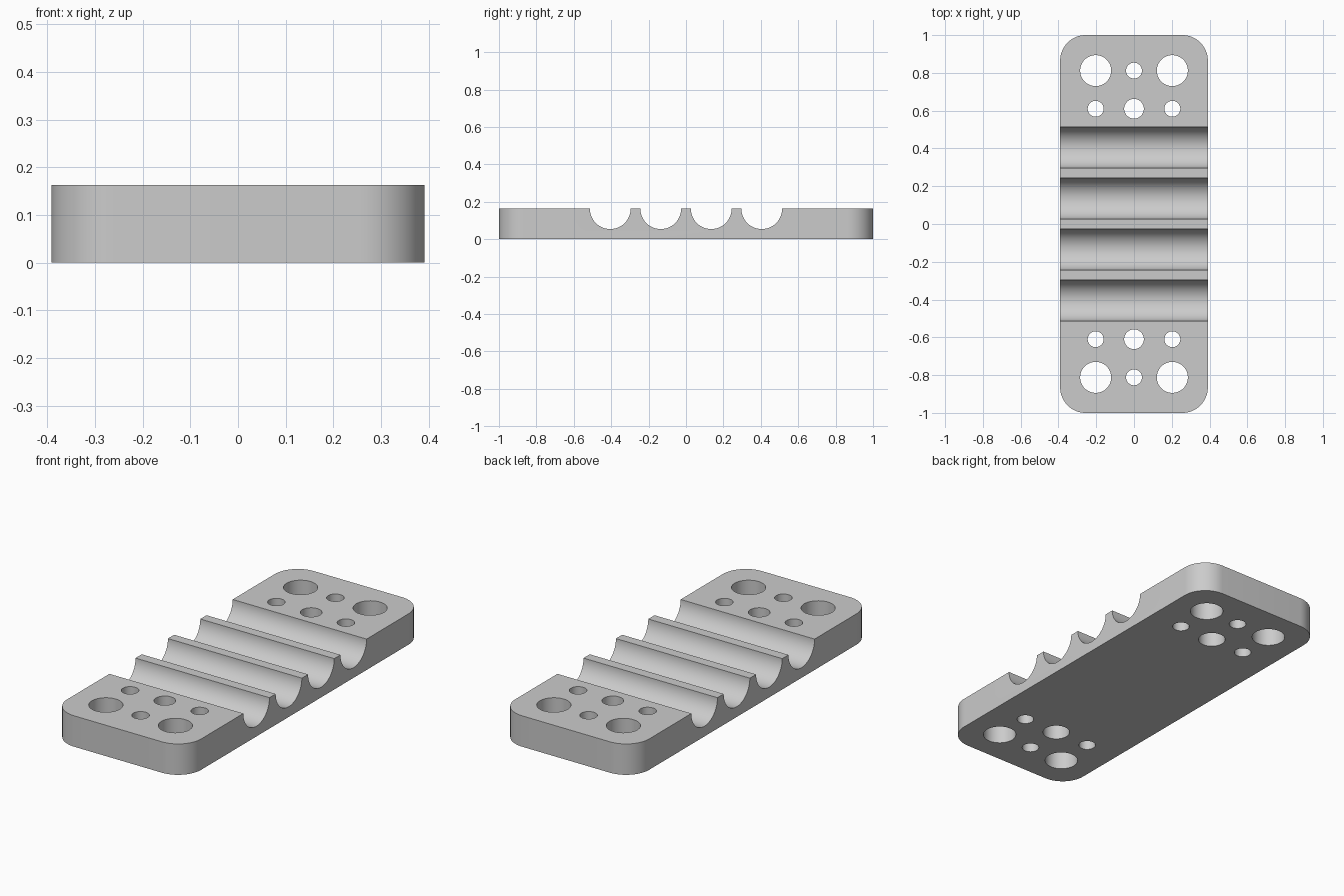
import bpy, bmesh, math
from mathutils import Matrix

if "Cube" in bpy.data.objects:
    bpy.data.objects.remove(bpy.data.objects["Cube"])

HALF_X, HALF_Y, TOP = 0.391, 1.0, 0.163

grey = bpy.data.materials.new("plain grey")
grey.use_nodes = True
colour = (0.6, 0.6, 0.6, 1)
grey.diffuse_color = colour
grey.node_tree.nodes["Principled BSDF"].inputs["Base Color"].default_value = colour


def add_object(name, bm):
    mesh = bpy.data.meshes.new(name)
    bm.to_mesh(mesh)
    bm.free()
    mesh.materials.append(grey)
    obj = bpy.data.objects.new(name, mesh)
    bpy.context.collection.objects.link(obj)
    return obj


def add_cylinder(bm, radius, length, matrix, sides=64):
    bmesh.ops.create_cone(bm, cap_ends=True, segments=sides, radius1=radius,
                          radius2=radius, depth=length, matrix=matrix)


def cut(target, name, bm):
    cutter = add_object(name, bm)
    cutter.hide_render = True
    mod = target.modifiers.new(name, 'BOOLEAN')
    mod.operation = 'DIFFERENCE'
    mod.solver = 'EXACT'
    mod.object = cutter
    bpy.context.view_layer.objects.active = target
    bpy.ops.object.modifier_apply(modifier=mod.name)
    bpy.data.objects.remove(cutter)


# Plate with rounded vertical corners
bm = bmesh.new()
bmesh.ops.create_cube(bm, size=1, matrix=Matrix.Translation((0, 0, TOP / 2))
                      @ Matrix.Diagonal((2 * HALF_X, 2 * HALF_Y, TOP, 1)))
uprights = [e for e in bm.edges if abs(e.verts[0].co.z - e.verts[1].co.z) > 0.1]
bmesh.ops.bevel(bm, geom=uprights, offset=0.135, segments=16, profile=0.5, affect='EDGES')
plate = add_object("rod_clamp_plate", bm)

# Four half-round grooves across the plate
bm = bmesh.new()
for y in (-0.405, -0.135, 0.135, 0.405):
    add_cylinder(bm, 0.109, 1, Matrix.Translation((0, y, TOP))
                 @ Matrix.Rotation(math.pi / 2, 4, 'Y'), 96)
cut(plate, "groove_cutter", bm)

# Bolt holes, the same pattern at both ends
bm = bmesh.new()
for end in (-1, 1):
    for x, y, radius in ((-0.203, 0.812, 0.082), (0.203, 0.812, 0.082), (0, 0.812, 0.042),
                         (-0.203, 0.61, 0.042), (0.203, 0.61, 0.042), (0, 0.61, 0.052)):
        add_cylinder(bm, radius, 1, Matrix.Translation((x, end * y, 0)))
cut(plate, "hole_cutter", bm)

# Wider recess under each middle hole
bm = bmesh.new()
for end in (-1, 1):
    add_cylinder(bm, 0.067, 0.18, Matrix.Translation((0, end * 0.61, 0)))
cut(plate, "recess_cutter", bm)

bpy.ops.object.select_all(action='DESELECT')
plate.select_set(True)
bpy.context.view_layer.objects.active = plate
bpy.ops.object.shade_smooth_by_angle(angle=math.radians(30))
